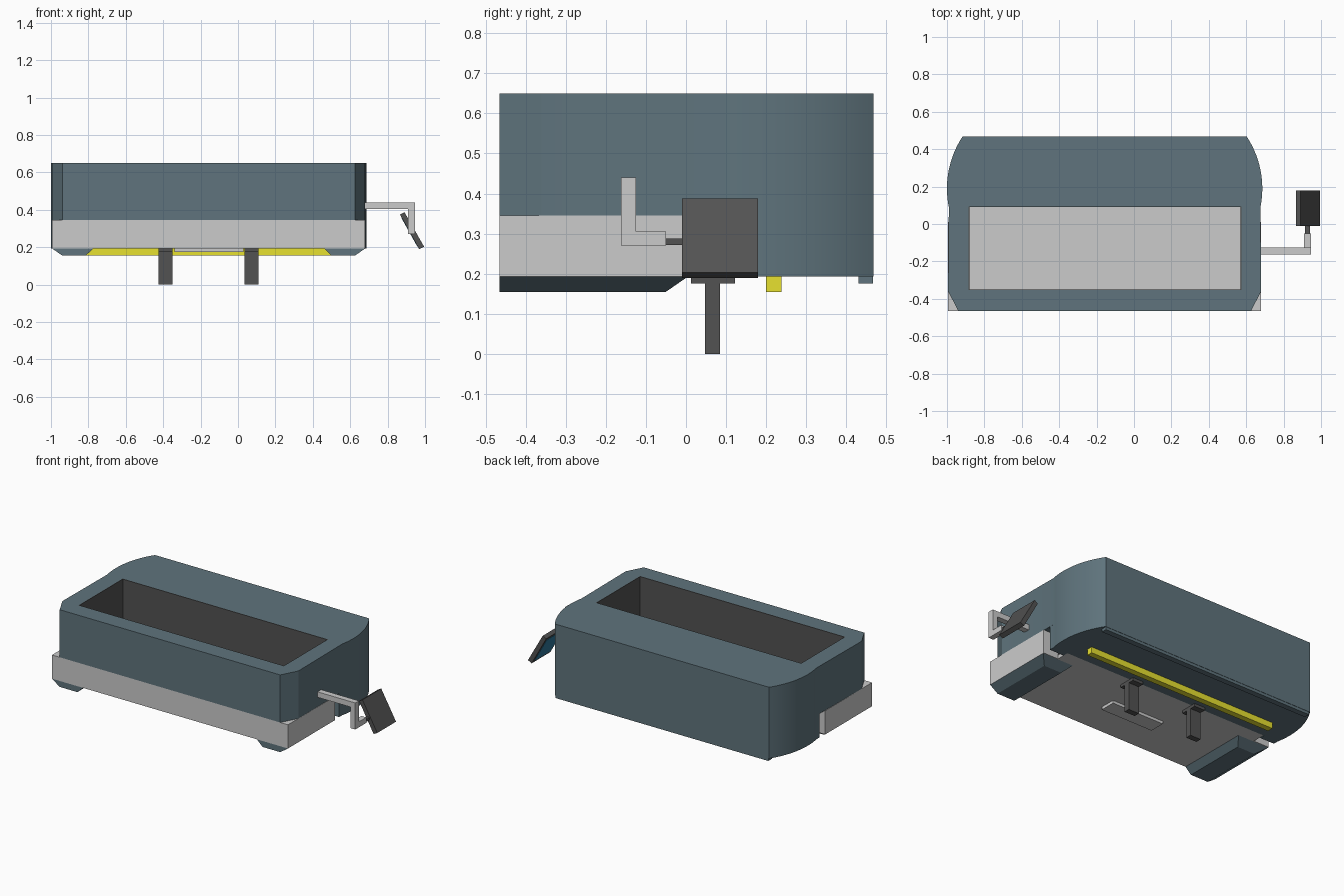
import bpy, bmesh, math
from mathutils import Vector

if "Cube" in bpy.data.objects:
    bpy.data.objects.remove(bpy.data.objects["Cube"])

CX = -0.157  # tub centre line


def material(name, rgb):
    m = bpy.data.materials.new(name)
    m.diffuse_color = (*rgb, 1)
    m.use_nodes = True
    m.node_tree.nodes["Principled BSDF"].inputs["Base Color"].default_value = m.diffuse_color
    return m


BLUE = material("slate_blue", (0.115, 0.175, 0.205))
DARK = material("dark_grey", (0.085, 0.085, 0.085))
YELLOW = material("yellow", (0.8, 0.75, 0.03))
GLASS = material("mirror_blue", (0.03, 0.2, 0.35))


def finish(name, bm, mat=None, smooth=False):
    bmesh.ops.recalc_face_normals(bm, faces=bm.faces)
    me = bpy.data.meshes.new(name)
    bm.to_mesh(me)
    bm.free()
    ob = bpy.data.objects.new(name, me)
    bpy.context.collection.objects.link(ob)
    if mat:
        me.materials.append(mat)
    if smooth:
        bpy.ops.object.select_all(action='DESELECT')
        bpy.context.view_layer.objects.active = ob
        ob.select_set(True)
        bpy.ops.object.shade_smooth_by_angle(angle=math.radians(20))
    return ob


def prism(name, loops, z0, z1, mat=None, smooth=False):
    """Vertical prism from an outline and optional hole outlines."""
    bm = bmesh.new()
    edges = []
    for loop in loops:
        vs = [bm.verts.new((x, y, z0)) for x, y in loop]
        edges += [bm.edges.new((vs[i - 1], vs[i])) for i in range(len(vs))]
    bmesh.ops.triangle_fill(bm, edges=edges, use_beauty=True, normal=(0, 0, 1))
    ext = bmesh.ops.extrude_face_region(bm, geom=bm.faces[:], use_keep_orig=True)
    for v in ext["geom"]:
        if isinstance(v, bmesh.types.BMVert):
            v.co.z = z1
    return finish(name, bm, mat, smooth)


def loft(name, bottom, top, mat=None):
    """Solid between two equal-length rings of points."""
    bm = bmesh.new()
    a = [bm.verts.new(p) for p in bottom]
    b = [bm.verts.new(p) for p in top]
    bm.faces.new(a)
    bm.faces.new(b)
    for i in range(len(a)):
        bm.faces.new((a[i - 1], a[i], b[i], b[i - 1]))
    return finish(name, bm, mat)


def rect(x0, x1, y0, y1):
    return [(x0, y0), (x1, y0), (x1, y1), (x0, y1)]


def box(name, x0, x1, y0, y1, z0, z1, mat=None):
    r = rect(x0, x1, y0, y1)
    return loft(name, [(*p, z0) for p in r], [(*p, z1) for p in r], mat)


def mirrored(half):
    """Close a right-hand half outline about the tub centre line."""
    return half + [(2 * CX - x, y) for x, y in reversed(half)]


def bulge(y0, n=14):
    """Rounded rear side of the tub."""
    r, cx, cy = 0.504, 0.182, 0.19
    a0, a1 = math.asin((y0 - cy) / r), math.asin(0.278 / r)
    return [(cx + r * math.cos(a0 + (a1 - a0) * i / n),
             cy + r * math.sin(a0 + (a1 - a0) * i / n)) for i in range(n + 1)]


# Tub: upper ring with the opening, and the deeper rear part
hole = rect(-0.884, 0.574, -0.354, 0.094)
upper = mirrored([(0.625, -0.465), (0.68, -0.36)] + bulge(0.09))
prism("tub_upper", [upper, hole], 0.345, 0.65, BLUE, True)
lower = mirrored([(0.574, 0.094), (0.574, 0.06), (0.676, 0.06)] + bulge(0.09))
prism("tub_rear", [lower], 0.193, 0.345, BLUE, True)
prism("opening_lining", [hole, rect(-0.88, 0.57, -0.35, 0.09)], 0.2, 0.65, DARK)

# Grey front tray around the opening, with floor
tray = mirrored([(0.68, -0.465), (0.68, 0.01), (0.574, 0.01), (0.574, -0.354)])
prism("tray_walls", [tray], 0.193, 0.345)
box("tray_floor", -0.884, 0.574, -0.354, 0.01, 0.193, 0.22)
box("rear_floor", -0.884, 0.574, 0.01, 0.094, 0.193, 0.215)

# Tapered skids and posts, one per side
for side, s in (("right", 1), ("left", -1)):
    def X(x):
        return CX + s * (x - CX)
    loft(side + "_skid",
         [(X(0.5), -0.465, 0.155), (X(0.625), -0.465, 0.155),
          (X(0.625), -0.05, 0.155), (X(0.5), -0.05, 0.155)],
         [(X(0.46), -0.465, 0.193), (X(0.68), -0.465, 0.193),
          (X(0.68), 0.005, 0.193), (X(0.46), 0.005, 0.193)], BLUE)
    xa, xb = sorted((X(0.035), X(0.11)))
    box(side + "_post", xa, xb, 0.048, 0.085, 0, 0.193, DARK)
    box(side + "_post_flange", xa, xb, 0.012, 0.122, 0.175, 0.193, DARK)

# Underside details
box("under_plate", -0.34, 0.03, -0.25, -0.15, 0.175, 0.193)
box("yellow_strip", -0.83, 0.515, 0.2, 0.238, 0.155, 0.193, YELLOW)
box("rear_lip", -0.91, 0.6, 0.43, 0.466, 0.175, 0.193, BLUE)

# Mirror arm
box("arm_bar", 0.67, 0.945, -0.162, -0.125, 0.405, 0.44)
box("arm_drop", 0.91, 0.945, -0.162, -0.125, 0.27, 0.405)
box("arm_reach", 0.91, 0.945, -0.125, -0.05, 0.27, 0.305)
box("arm_pin", 0.915, 0.94, -0.05, 0.0, 0.272, 0.288, DARK)

# Tilted mirror with blue glass on its inner face
section = [(0.866, 0.374), (0.89, 0.387), (0.995, 0.203), (0.969, 0.189)]
loft("mirror_housing", [(x, -0.01, z) for x, z in section],
     [(x, 0.18, z) for x, z in section], DARK)
a, b = Vector((0.866, 0.374)), Vector((0.969, 0.189))
n = Vector((b.y - a.y, a.x - b.x)).normalized() * 0.002
p, q = a.lerp(b, 0.08), a.lerp(b, 0.92)
glass = [p, q, q + n, p + n]
loft("mirror_glass", [(v.x, 0.005, v.y) for v in glass],
     [(v.x, 0.165, v.y) for v in glass], GLASS)
